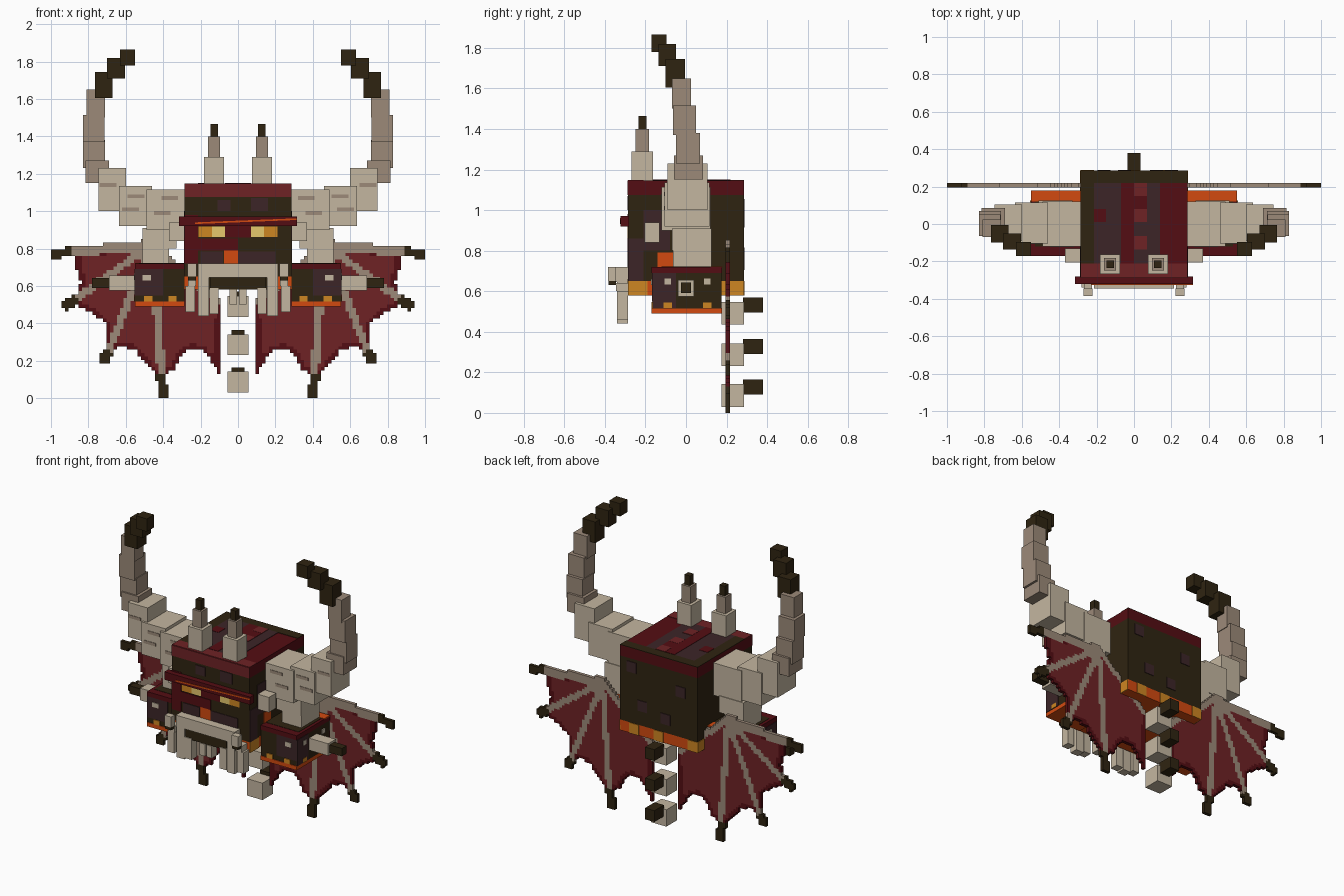
import bpy, bmesh
from mathutils import Vector
from mathutils.geometry import intersect_point_line

if "Cube" in bpy.data.objects:
    bpy.data.objects.remove(bpy.data.objects["Cube"])


def material(name, rgb):
    lin = [((c / 255 + 0.055) / 1.055) ** 2.4 for c in rgb] + [1]
    m = bpy.data.materials.new(name)
    m.use_nodes = True
    m.diffuse_color = lin
    m.node_tree.nodes["Principled BSDF"].inputs["Base Color"].default_value = lin
    return m


BONE = material("bone", (196, 182, 160))
TAN = material("tan bone", (156, 138, 121))
BROWN = material("dark brown", (47, 36, 17))
PURPLE = material("dark plum", (60, 37, 39))
DARKRED = material("dark red", (84, 13, 19))
RED = material("red", (110, 34, 37))
ORANGE = material("orange", (210, 74, 16))
AMBER = material("amber", (206, 134, 34))
YELLOW = material("yellow", (230, 200, 108))


def add_object(name, bm, mats):
    mesh = bpy.data.meshes.new(name)
    bm.to_mesh(mesh)
    bm.free()
    for m in mats:
        mesh.materials.append(m)
    ob = bpy.data.objects.new(name, mesh)
    bpy.context.collection.objects.link(ob)
    return ob


def box(name, x, y, z, mat):
    """Box spanning the three (low, high) ranges."""
    bm = bmesh.new()
    bmesh.ops.create_cube(bm, size=1)
    for v in bm.verts:
        v.co = [(r[0] + r[1]) / 2 + c * (r[1] - r[0]) for r, c in zip((x, y, z), v.co)]
    return add_object(name, bm, [mat])


def pair(name, x, y, z, mat):
    """The same box on both sides of the model."""
    box("left_" + name, x, y, z, mat)
    box("right_" + name, (-x[1], -x[0]), y, z, mat)


# Head, stacked in coloured layers
H = 0.285
box("head_base", (-H, H), (-H, H), (0.58, 0.65), ORANGE)
box("head_body", (-H, H), (-H, H), (0.65, 1.075), BROWN)
box("head_cap", (-H, H), (-H, H), (1.075, 1.145), DARKRED)

# Painted plates on the head front
F = (-H - 0.004, -H + 0.002)
for name, x, z, mat in [
    ("cap_front", (-H, H), (1.075, 1.145), RED),
    ("forehead_patch", (-0.11, -0.04), (1.0, 1.06), PURPLE),
    ("forehead_patch_2", (0.07, 0.16), (1.0, 1.07), PURPLE),
    ("cheek_stripe", (-H, -0.215), (0.72, 0.98), DARKRED),
    ("brow_shade", (-0.07, 0.07), (0.86, 0.92), DARKRED),
    ("upper_nose", (-0.215, -0.0), (0.79, 0.855), DARKRED),
    ("face_patch", (-0.2, -0.08), (0.72, 0.785), PURPLE),
    ("face_patch_2", (0.0, 0.2), (0.72, 0.785), PURPLE),
    ("nose", (-0.075, 0.0), (0.72, 0.79), ORANGE),
    ("mouth", (-0.215, 0.215), (0.58, 0.66), BROWN),
]:
    box(name, x, F, z, mat)
pair("eye_outer", (0.14, 0.212), F, (0.862, 0.918), AMBER)
pair("eye_inner", (0.07, 0.14), F, (0.862, 0.918), YELLOW)

# Painted plates on the head sides
S = (H - 0.002, H + 0.004)
for name, y, z, mat in [
    ("side_patch", (-0.21, -0.08), (0.8, 1.0), PURPLE),
    ("side_front_patch", (-H, -0.21), (0.65, 0.86), PURPLE),
    ("side_mark", (-0.14, -0.065), (0.715, 0.79), ORANGE),
    ("side_rim_front", (-H, -0.19), (0.58, 0.65), AMBER),
    ("side_rim_back", (0.13, H), (0.58, 0.65), AMBER),
]:
    pair(name, S, y, z, mat)

# Painted plates on the head back
B = (H - 0.002, H + 0.004)
for i, (x, z) in enumerate([(-0.16, 0.95), (0.12, 0.78), (0.2, 1.02), (-0.05, 0.74)]):
    box(f"back_patch_{i}", (x - 0.035, x + 0.035), B, (z - 0.035, z + 0.035), PURPLE)
for i, x in enumerate((-0.25, 0.0, 0.18)):
    box(f"back_rim_{i}", (x - 0.035, x + 0.035), B, (0.58, 0.65), AMBER)

# Painted plates on the head top
for name, x, y, z, mat in [
    ("top_left_edge", (-H, -0.215), (-0.21, H), 1.148, BROWN),
    ("top_back_edge", (-0.215, H), (0.22, H), 1.148, BROWN),
    ("top_front_edge", (-H, H), (-H, -0.21), 1.148, RED),
    ("top_field", (-0.215, 0.14), (-0.21, 0.22), 1.148, PURPLE),
    ("top_mark", (-0.07, 0.0), (-0.21, 0.22), 1.15, DARKRED),
    ("top_bar", (0.0, 0.07), (0.08, 0.15), 1.15, DARKRED),
    ("top_spot", (-0.215, -0.15), (0.01, 0.08), 1.15, DARKRED),
]:
    box(name, x, y, (1.144, z), mat)
for i, y in enumerate((0.185, 0.045, -0.1)):
    box(f"top_red_spot_{i}", (0.0, 0.07), (y - 0.035, y + 0.035), (1.144, 1.151), RED)

# Heavy brow with a glowing crack
box("brow", (-0.315, 0.315), (-0.322, -0.28), (0.92, 0.972), DARKRED)
crack = box("brow_crack", (-0.23, 0.315), (-0.326, -0.318), (0.942, 0.951), ORANGE)
for v in crack.data.vertices:
    v.co.z += 0.04 * (v.co.x - 0.04)
pair("cheek_bone", (0.285, 0.37), (-0.205, -0.13), (0.84, 0.94), BONE)

# Jaw, teeth and tusks
box("jaw", (-0.215, 0.215), (-0.345, -0.285), (0.645, 0.72), BONE)
box("lower_lip", (-0.15, 0.15), (-0.335, -0.285), (0.58, 0.645), BROWN)
for name, x, w, lo, hi in [("outer_tooth", 0.255, 0.05, 0.46, 0.6),
                           ("long_tooth", 0.185, 0.058, 0.44, 0.65),
                           ("short_tooth", 0.128, 0.05, 0.45, 0.59),
                           ("middle_tooth", 0.025, 0.04, 0.5, 0.58)]:
    pair(name, (x - w / 2, x + w / 2), (-0.34, -0.285), (lo, hi), BONE)
pair("tusk", (0.222, 0.27), (-0.385, -0.345), (0.65, 0.72), BONE)
pair("tusk_band", (0.225, 0.267), (-0.382, -0.345), (0.63, 0.65), BROWN)
pair("tusk_root", (0.225, 0.267), (-0.345, -0.28), (0.6, 0.64), BONE)

# Great horns, rising in steps
for i, (x, y, z, mat) in enumerate([
    ((0.285, 0.49), (-0.12, 0.12), (0.9, 1.115), BONE),
    ((0.46, 0.635), (-0.105, 0.115), (0.92, 1.135), BONE),
    ((0.6, 0.745), (-0.09, 0.105), (1.0, 1.23), BONE),
    ((0.69, 0.815), (-0.06, 0.085), (1.15, 1.27), TAN),
    ((0.71, 0.83), (-0.05, 0.07), (1.23, 1.38), TAN),
    ((0.715, 0.83), (-0.065, 0.05), (1.37, 1.515), TAN),
    ((0.71, 0.81), (-0.07, 0.025), (1.5, 1.65), TAN),
    ((0.67, 0.765), (-0.1, -0.005), (1.605, 1.745), BROWN),
    ((0.605, 0.7), (-0.135, -0.05), (1.71, 1.82), BROWN),
    ((0.55, 0.63), (-0.17, -0.095), (1.78, 1.865), BROWN),
]):
    pair(f"horn_{i}", x, y, z, mat)
for i, (x, z) in enumerate([(0.32, 1.06), (0.36, 0.98), (0.5, 1.07), (0.53, 1.0), (0.65, 1.13)]):
    y = -0.12 if x < 0.46 else -0.105 if x < 0.6 else -0.09
    pair(f"horn_groove_{i}", (x, x + 0.09), (y - 0.003, y + 0.003), (z, z + 0.02), TAN)

# Small horns on the brow
for name, r, z, mat in [("base", 0.053, (1.145, 1.29), BONE), ("middle", 0.033, (1.29, 1.4), TAN),
                        ("tip", 0.02, (1.4, 1.465), BROWN)]:
    pair("small_horn_" + name, (0.128 - r, 0.128 + r), (-0.215 - r, -0.215 + r), z, mat)

# Arm bones between horns and side armour
pair("upper_arm_bone", (0.33, 0.51), (-0.07, 0.125), (0.8, 0.91), BONE)
pair("lower_arm_bone", (0.37, 0.51), (-0.065, 0.125), (0.71, 0.87), BONE)

# Side armour
pair("armour", (0.285, 0.55), (-0.165, 0.175), (0.515, 0.69), BROWN)
pair("armour_top", (0.285, 0.55), (-0.17, 0.178), (0.69, 0.72), DARKRED)
pair("armour_rim", (0.285, 0.55), (-0.17, 0.178), (0.49, 0.517), ORANGE)
pair("armour_back_trim", (0.285, 0.55), (0.12, 0.18), (0.716, 0.723), ORANGE)
pair("armour_field", (0.285, 0.53), (-0.12, 0.12), (0.716, 0.722), BROWN)
pair("armour_front_patch", (0.4, 0.55), (-0.168, -0.16), (0.55, 0.69), PURPLE)
pair("armour_side_patch", (0.545, 0.553), (-0.165, -0.05), (0.517, 0.69), PURPLE)
pair("front_rivet", (0.465, 0.51), (-0.172, -0.16), (0.63, 0.66), BONE)
for i, x in enumerate((0.35, 0.48)):
    pair(f"front_ember_{i}", (x - 0.022, x + 0.022), (-0.171, -0.16), (0.517, 0.547), AMBER)
for i, y in enumerate((-0.09, 0.105)):
    pair(f"side_rivet_{i}", (0.545, 0.556), (y - 0.016, y + 0.016), (0.632, 0.662), BONE)
    pair(f"side_ember_{i}", (0.545, 0.555), (y - 0.02, y + 0.02), (0.517, 0.545), AMBER)
pair("armour_spike", (0.55, 0.69), (-0.04, 0.04), (0.575, 0.655), BONE)
pair("armour_spike_tip", (0.69, 0.78), (-0.025, 0.025), (0.59, 0.642), BROWN)

# Floating spine below the head
for i, z in enumerate((0.435, 0.23, 0.03)):
    box(f"vertebra_{i}", (-0.057, 0.057), (0.175, 0.287), (z, z + 0.112), BONE)
    box(f"vertebra_spine_{i}", (-0.034, 0.034), (0.28, 0.38), (z + 0.06, z + 0.135), BROWN)

# Bat wings: stepped cells inside an outline, with finger bones and dark claws
OUTLINE = [(0.46, 0.83), (0.86, 0.775), (0.87, 0.72), (0.84, 0.62), (0.88, 0.5), (0.78, 0.46),
           (0.71, 0.4), (0.7, 0.3), (0.71, 0.22), (0.63, 0.28), (0.55, 0.26), (0.48, 0.17),
           (0.42, 0.11), (0.34, 0.15), (0.3, 0.24), (0.24, 0.27), (0.17, 0.24), (0.1, 0.13),
           (0.09, 0.52)]
ROOT = Vector((0.46, 0.82))
# finger end, half width, start of the claw along the finger
FINGERS = [((0.99, 0.773), 0.027, 0.8), ((0.93, 0.487), 0.02, 0.86), ((0.718, 0.195), 0.02, 0.91),
           ((0.402, 0.01), 0.021, 0.86), ((0.1, 0.51), 0.02, 2)]
STEP = 1 / 54


def inside(x, z):
    hit = False
    for (ax, az), (bx, bz) in zip(OUTLINE, OUTLINE[1:] + OUTLINE[:1]):
        if (az > z) != (bz > z) and x < ax + (z - az) * (bx - ax) / (bz - az):
            hit = not hit
    return hit


def cell_colour(x, z):
    """0 bone, 1 claw, 2 membrane edge, 3 membrane, None empty."""
    p = Vector((x, z))
    for end, width, claw in FINGERS:
        near, t = intersect_point_line(p, ROOT, Vector(end))
        w = 0.027 if t > claw else width
        if -0.04 < t < 1.02 and (p - Vector(near[:2])).length < w:
            return 1 if t > claw else 0
    if not inside(x, z):
        return None
    d = 1.5 * STEP
    ring = [(d, 0), (-d, 0), (0, d), (0, -d)]
    return 3 if all(inside(x + a, z + b) for a, b in ring) else 2


for side, sign in (("left", 1), ("right", -1)):
    bm = bmesh.new()
    for i in range(55):
        for j in range(48):
            x, z = i * STEP, j * STEP
            colour = cell_colour(x + STEP / 2, z + STEP / 2)
            if colour is not None:
                corners = [(x, z), (x + STEP, z), (x + STEP, z + STEP), (x, z + STEP)]
                face = bm.faces.new([bm.verts.new((sign * min(a, 1), 0.207, b))
                                     for a, b in corners[::sign]])
                face.material_index = colour
    bmesh.ops.remove_doubles(bm, verts=bm.verts, dist=0.001)
    wing = add_object(side + "_wing", bm, [TAN, BROWN, DARKRED, RED])
    solid = wing.modifiers.new("thickness", "SOLIDIFY")
    solid.thickness = 0.022
    solid.offset = 0
